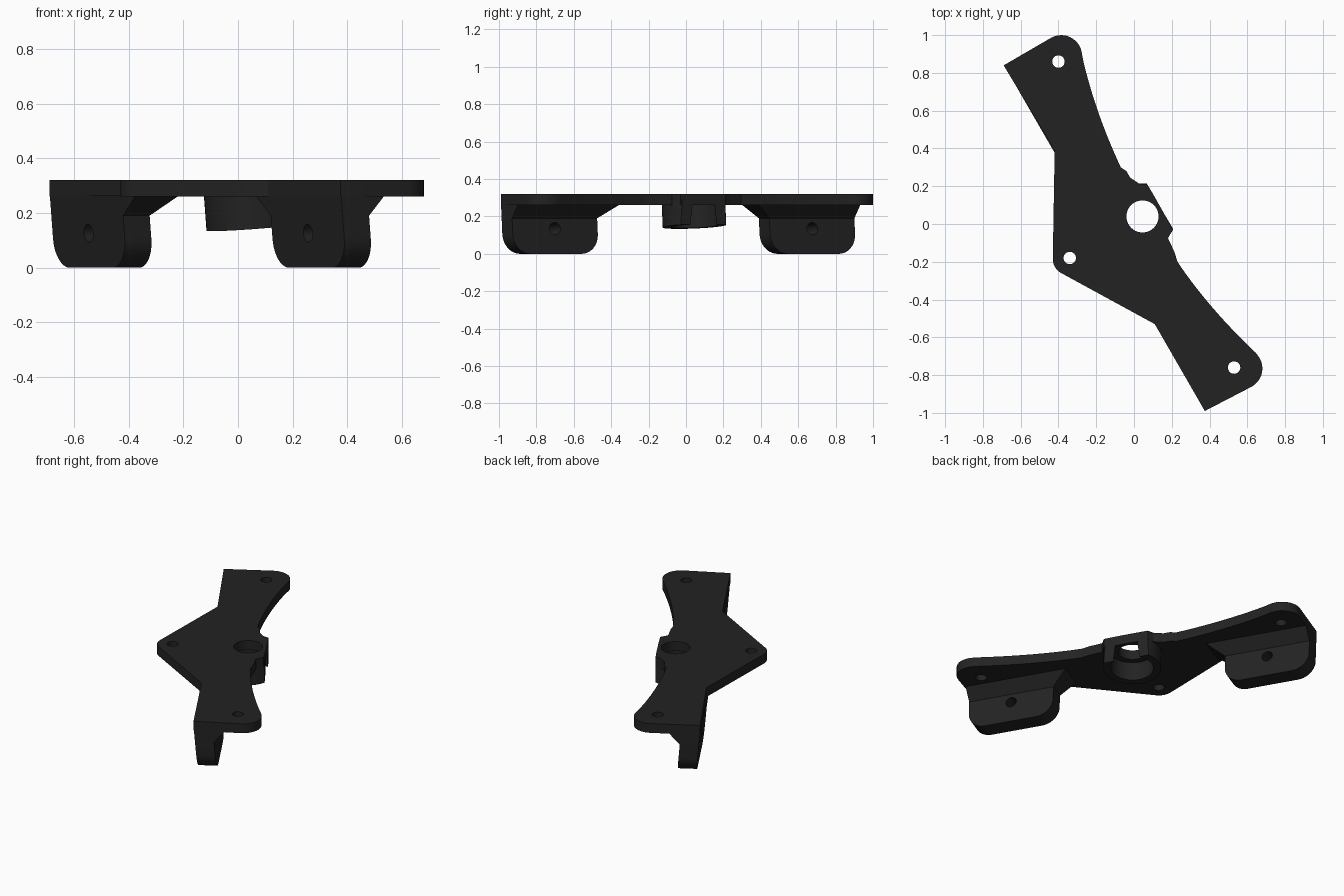
import bpy, bmesh, math
from mathutils import Vector, Matrix

if "Cube" in bpy.data.objects:
    bpy.data.objects.remove(bpy.data.objects["Cube"])

BLACK = bpy.data.materials.new("matte_black")
BLACK.diffuse_color = (0.0165, 0.0165, 0.0165, 1)
BLACK.use_nodes = True
BLACK.node_tree.nodes["Principled BSDF"].inputs["Base Color"].default_value = BLACK.diffuse_color

U = Vector((0.5, -0.866, 0))       # along the outer edges of the arms
N = Vector((0.866, 0.5, 0))        # from the outer edge inwards
LEAN = 0.085
TOP, UNDER = 0.32, 0.26


def new_object(name, bm):
    bmesh.ops.remove_doubles(bm, verts=bm.verts, dist=1e-5)
    bmesh.ops.recalc_face_normals(bm, faces=bm.faces)
    me = bpy.data.meshes.new(name)
    bm.to_mesh(me)
    bm.free()
    ob = bpy.data.objects.new(name, me)
    bpy.context.collection.objects.link(ob)
    me.materials.append(BLACK)
    return ob


def prism(bm, points, offset):
    """Extrude a closed loop of 3D points by an offset."""
    face = bm.faces.new([bm.verts.new(p) for p in points])
    res = bmesh.ops.extrude_face_region(bm, geom=[face])
    verts = [v for v in res["geom"] if isinstance(v, bmesh.types.BMVert)]
    bmesh.ops.translate(bm, verts=verts, vec=offset)
    bm.faces.ensure_lookup_table()


def rod(name, centre, axis, radius, depth, sides=40):
    bm = bmesh.new()
    rot = Vector(axis).to_track_quat('Z', 'Y').to_matrix().to_4x4()
    bmesh.ops.create_cone(bm, cap_ends=True, segments=sides, radius1=radius, radius2=radius,
                          depth=depth, matrix=Matrix.Translation(centre) @ rot)
    return new_object(name, bm)


def cut(ob, cutters, op='DIFFERENCE'):
    for c in cutters:
        mod = ob.modifiers.new("cut", 'BOOLEAN')
        mod.operation, mod.object, mod.solver = op, c, 'EXACT'
        bpy.context.view_layer.objects.active = ob
        bpy.ops.object.modifier_apply(modifier=mod.name)
        bpy.data.objects.remove(c)


def smooth(ob):
    bpy.ops.object.select_all(action='DESELECT')
    ob.select_set(True)
    bpy.context.view_layer.objects.active = ob
    bpy.ops.object.shade_smooth_by_angle(angle=math.radians(30))


def arc(cx, cy, r, a0, a1, n=10):
    return [(cx + r * math.cos(math.radians(a0 + (a1 - a0) * i / n)),
             cy + r * math.sin(math.radians(a0 + (a1 - a0) * i / n))) for i in range(n + 1)]


def bezier(a, c, b, n=14):
    pts = []
    for i in range(n + 1):
        t = i / n
        pts.append(tuple((1 - t) ** 2 * a[k] + 2 * t * (1 - t) * c[k] + t * t * b[k] for k in (0, 1)))
    return pts


# Flat plate, clockwise outline
outline = [(-0.69, 0.84)]
outline += arc(-0.385, 0.89, 0.11, 120, 10)
outline += bezier((-0.27, 0.87), (-0.205, 0.59), (-0.07, 0.30))
outline += [(-0.04, 0.28), (-0.02, 0.245), (0.03, 0.212), (0.07, 0.21),
            (0.10, 0.16), (0.165, 0.045), (0.205, -0.03), (0.18, -0.075), (0.215, -0.15)]
outline += bezier((0.23, -0.20), (0.39, -0.44), (0.645, -0.682))
outline += arc(0.57, -0.765, 0.11, 40, -60)
outline += [(0.375, -0.99), (0.11, -0.53)]
outline += arc(-0.345, -0.185, 0.085, 242, 180, 6)
outline += [(-0.42, 0.39)]
bm = bmesh.new()
prism(bm, [(x, y, UNDER) for x, y in outline], Vector((0, 0, TOP - UNDER)))
plate = new_object("plate", bm)
HUB = Vector((0.045, 0.04, 0))
holes = [rod("screw_hole", (x, y, 0.29), (0, 0, 1), 0.033, 0.3, 24)
         for x, y in ((-0.40, 0.86), (0.53, -0.76), (-0.34, -0.18))]
cut(plate, holes + [rod("centre_hole", HUB + Vector((0, 0, 0.29)), (0, 0, 1), 0.085, 0.3)])
smooth(plate)


# Leaning side tabs with chamfered gussets under each arm
def side_tab(name, corner, along):
    length, thick, r = 0.525, 0.112, 0.105
    corner = Vector((corner[0], corner[1], 0))

    def place(t, n, z):
        return corner + along * t + N * (n + LEAN * max(0, UNDER + 0.03 - z)) + Vector((0, 0, z))

    profile = [(0, UNDER + 0.005)] + arc(r, r, r, 180, 270) + \
        arc(length - r, r, r, 270, 360) + [(length, UNDER + 0.005)]
    bm = bmesh.new()
    prism(bm, [place(t, 0, z) for t, z in profile], N * thick)
    tab = new_object(name, bm)

    # gusset spreading upwards to the plate
    bm = bmesh.new()
    low = [bm.verts.new(place(t, n, 0.19))
           for t, n in ((0, 0), (length, 0), (length, thick), (0, thick))]
    high = [bm.verts.new(place(t, n, UNDER + 0.002))
            for t, n in ((0, 0), (length + 0.1, 0), (length + 0.1, thick + 0.07), (0, thick + 0.07))]
    bm.faces.new(low)
    bm.faces.new(high)
    for i in range(4):
        j = (i + 1) % 4
        bm.faces.new((low[i], low[j], high[j], high[i]))
    cut(tab, [new_object("gusset", bm)], 'UNION')
    cut(tab, [rod("bolt_hole", place(length / 2, thick / 2, 0.13),
                  N + Vector((0, 0, LEAN)), 0.033, 0.5, 24)])
    smooth(tab)


side_tab("back_tab", (-0.69, 0.84), U)
side_tab("front_tab", (0.375, -0.99), -U)

# Tilted hub socket, bored out and sliced flat on its open side
axis = Vector((-N.x * LEAN, -N.y * LEAN, 1)).normalized()
mid = HUB + N * 0.005 + Vector((0, 0, 0.215))
hub = rod("hub_socket", mid, axis, 0.17, 0.135, 48)
bore = rod("hub_bore", mid, axis, 0.126, 0.4, 48)
bm = bmesh.new()
base = HUB + N * 0.107
prism(bm, [base + U * s + N * n for s, n in ((-0.4, 0), (0.4, 0), (0.4, 0.4), (-0.4, 0.4))],
      Vector((0, 0, 0.6)))
cut(hub, [bore, new_object("hub_flat", bm)])
smooth(hub)
